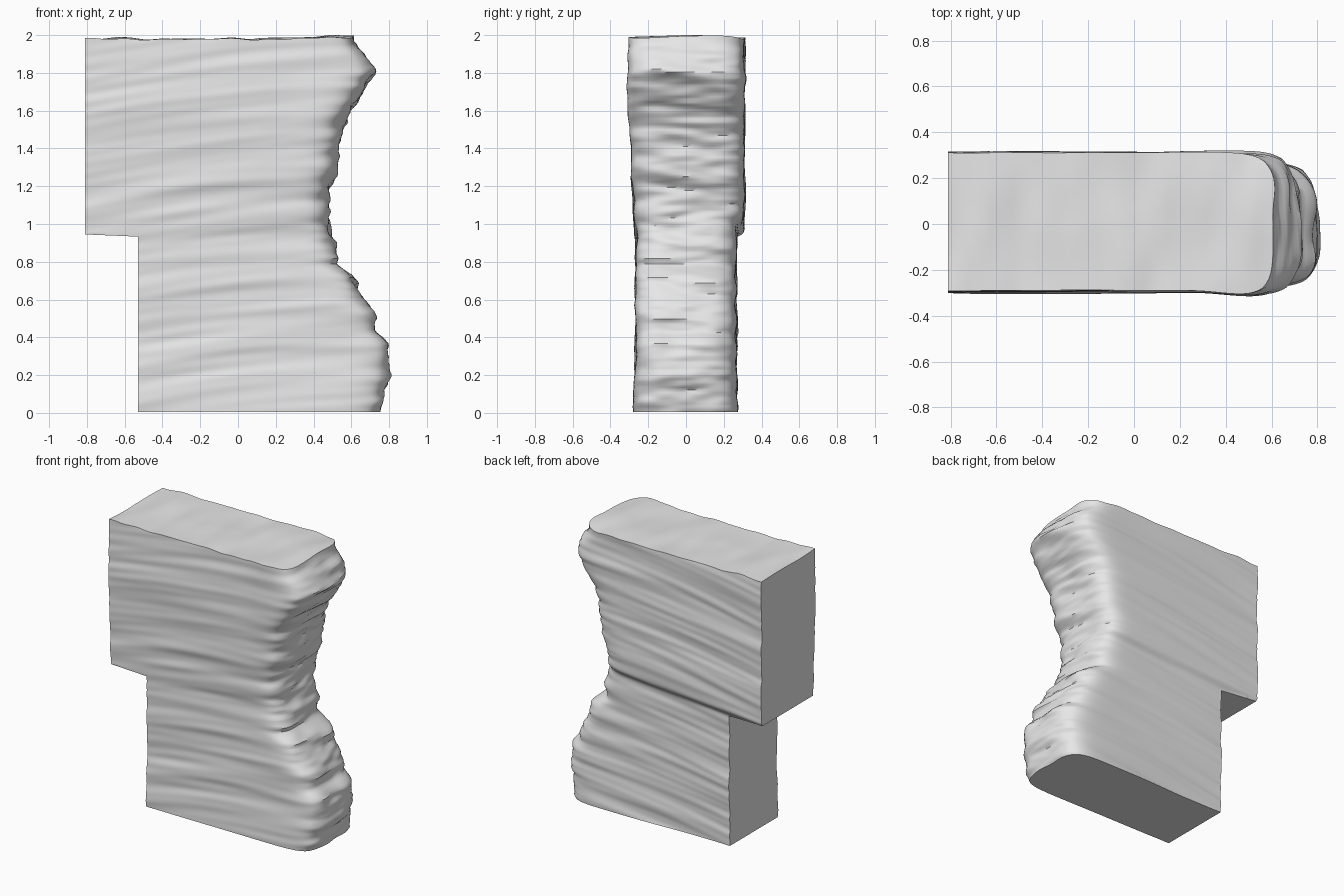
import bpy, bmesh
from mathutils import Vector, noise

cube = bpy.data.objects.get("Cube")
if cube:
    bpy.data.objects.remove(cube, do_unlink=True)

# Outline of the eroded end (height, reach) and of the front face (height, y)
END = [(0, .745), (.05, .765), (.2, .8), (.37, .785), (.43, .735), (.55, .7), (.62, .655),
       (.72, .61), (.78, .535), (.9, .51), (1.0, .485), (1.1, .47), (1.25, .515), (1.4, .53),
       (1.5, .555), (1.6, .59), (1.7, .665), (1.8, .72), (1.9, .665), (1.98, .61)]
FRONT = [(0, -.275), (.6, -.265), (.95, -.27), (1.2, -.285), (1.6, -.3), (1.98, -.29)]
LEFT_TOP, LEFT_LOW = -.81, -.53
LEDGE, TOP = .945, 1.98
STEP_COLS, COLS, DEPTH = 12, 72, 28
LOW_ROWS, ROWS = 64, 136


def lerp(a, b, t):
    return a + (b - a) * t


def ease(t):
    t = min(1, max(0, t))
    return t * t * (3 - 2 * t)


def sample(table, z):
    for (z0, a), (z1, b) in zip(table, table[1:]):
        if z <= z1:
            return lerp(a, b, (z - z0) / (z1 - z0))
    return table[-1][1]


def strata(x, z, seed, freq):
    """Long, gently rising layers, a broad one plus a finer one."""
    level = z - .11 * (x + .8) + .05 * x * x
    broad = noise.noise(Vector((x * .9, seed, level * freq)))
    fine = noise.noise(Vector((x * 1.6, seed + 5, level * freq * 2.3)))
    return broad + .45 * fine


def row_height(k):
    if k <= LOW_ROWS:
        return lerp(.005, LEDGE - .012, k / LOW_ROWS)
    return lerp(LEDGE, TOP, (k - LOW_ROWS - 1) / (ROWS - LOW_ROWS - 1))


def place(i, j, k):
    z, v = row_height(k), j / DEPTH
    side = 2 * v - 1
    upper = k > LOW_ROWS
    # eroded end with rounded corners and horizontal ledges
    rough = noise.noise(Vector((side * .9, 3, z * 13 + side * .3)))
    rough += .5 * noise.noise(Vector((side * 1.6, 8, z * 31)))
    reach = sample(END, z) + .026 * rough - .055 * abs(side) ** 5
    reach -= .012 * side * ease((1 - z) / .4)
    if i <= STEP_COLS:
        u = 0
        x = lerp(LEFT_TOP, LEFT_LOW, i / STEP_COLS) if upper else LEFT_LOW
    else:
        u = (i - STEP_COLS) / (COLS - STEP_COLS)
        x = lerp(LEFT_LOW, reach, u)
    # layered front and back faces
    flare = ease((x - .25) / .3) * ease((z - 1.2) / .4)
    front = sample(FRONT, z) - .02 * flare - .012 * strata(x, z, 1, 9)
    rise = z - .93 - .07 * (x + .5)
    back = .268 + .042 * ease(rise / .06) + .012 * strata(x, z, 21, 11)
    rounding = .035 * u ** 22
    y = lerp(front + rounding, back - rounding, v)
    # slightly uneven top
    if k == ROWS:
        z += .016 * ease((x - .2) / .35) * (1 - .6 * side * side)
        z += .012 * noise.noise(Vector((x * 7, y * 3, 2)))
    return x, y, z


bm = bmesh.new()
verts = {}


def vert(*key):
    if key not in verts:
        verts[key] = bm.verts.new(place(*key))
    return verts[key]


# Skin of the block: each pair of opposite sides is a grid
size = (COLS, DEPTH, ROWS)
for axis in range(3):
    a, b = [n for n in range(3) if n != axis]
    for end in (0, size[axis]):
        for p in range(size[a]):
            for q in range(size[b]):
                quad = []
                for dp, dq in ((0, 0), (1, 0), (1, 1), (0, 1)):
                    key = [0, 0, 0]
                    key[axis], key[a], key[b] = end, p + dp, q + dq
                    quad.append(vert(*key))
                bm.faces.new(quad)

# Collapse the columns that the notch removes
bmesh.ops.remove_doubles(bm, verts=bm.verts[:], dist=.0002)
bmesh.ops.recalc_face_normals(bm, faces=bm.faces[:])
mesh = bpy.data.meshes.new("layered_rock_block")
bm.to_mesh(mesh)
bm.free()

# One plain stone colour
stone = bpy.data.materials.new("stone_grey")
stone.use_nodes = True
colour = (.8, .8, .8, 1)
stone.diffuse_color = colour
stone.node_tree.nodes["Principled BSDF"].inputs["Base Color"].default_value = colour
mesh.materials.append(stone)

block = bpy.data.objects.new("layered_rock_block", mesh)
bpy.context.collection.objects.link(block)
bpy.ops.object.select_all(action='DESELECT')
block.select_set(True)
bpy.context.view_layer.objects.active = block
bpy.ops.object.shade_smooth_by_angle(angle=.7)
